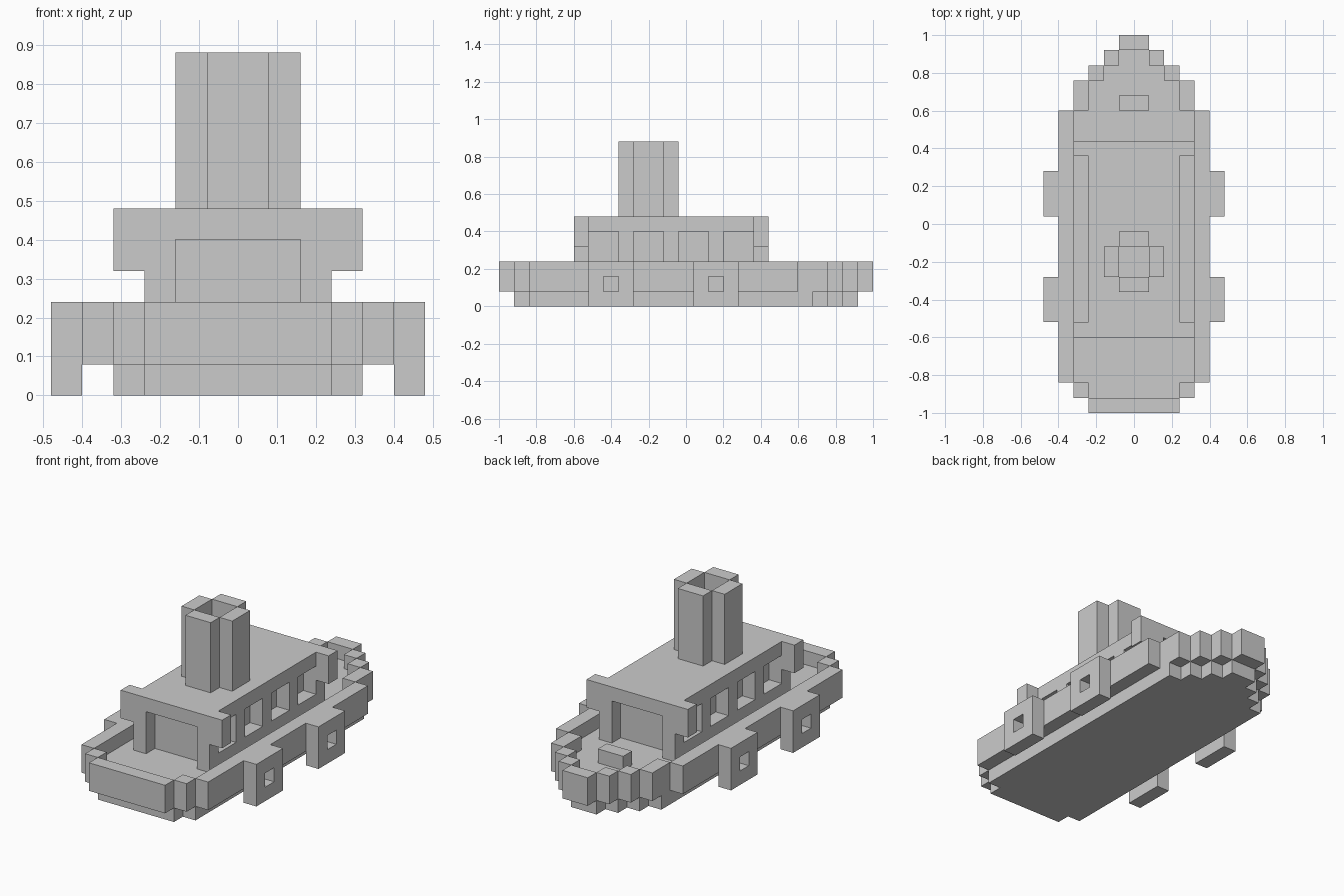
import bpy, bmesh
from mathutils import Vector

if "Cube" in bpy.data.objects:
    bpy.data.objects.remove(bpy.data.objects["Cube"])

U = 0.08  # size of one block; y is counted in blocks from the stern end at y = -1


def box(x0, x1, y0, y1, z0, z1):
    return {(x, y, z) for x in range(x0, x1) for y in range(y0, y1) for z in range(z0, z1)}


def mirrored(cells):
    return cells | {(-1 - x, y, z) for x, y, z in cells}


def rows(widths, z0, z1):
    """Stepped plan: (half width, first row, end row) bands."""
    out = set()
    for w, a, b in widths:
        out |= box(-w, w, a, b, z0, z1)
    return out


parts = {}

# Hull: narrow keel slab, wider deck slab, bulwark rim
outline = [(3, 0, 1), (4, 1, 2), (5, 2, 20), (4, 20, 22), (3, 22, 23), (2, 23, 24), (1, 24, 25)]
keel = [(3, 1, 2), (4, 2, 21), (3, 21, 22), (2, 22, 23), (1, 23, 24)]
inner = [(w - 1, a, b) for w, a, b in outline[1:-1]]
parts["keel"] = rows(keel, 0, 1)
parts["deck"] = rows(outline, 1, 2)
parts["bulwark"] = rows(outline, 2, 3) - rows(inner, 2, 3)

# Cabin: block with overhanging end eaves, recessed doors and windows
cabin = box(-3, 3, 5, 18, 2, 6)
for y in (5, 17):
    cabin |= box(-4, 4, y, y + 1, 4, 6)
    cabin -= box(-2, 2, y, y + 1, 2, 5)
for y in (6, 9, 12, 15):
    cabin -= mirrored(box(2, 3, y, y + 2, 3, 5))
parts["cabin"] = cabin

# Chimney: plus-shaped ring with an open flue
parts["chimney"] = (box(-1, 1, 8, 12, 6, 11) | box(-2, 2, 9, 11, 6, 11)) - box(-1, 1, 9, 11, 6, 11)

# Mooring post on the bow
parts["mooring_post"] = box(-1, 1, 20, 21, 2, 3)

# Square tyre fenders on both sides
for name, y in (("rear_fenders", 6), ("front_fenders", 13)):
    parts[name] = mirrored(box(5, 6, y, y + 3, 0, 3) - box(5, 6, y + 1, y + 2, 1, 2))

solid = set().union(*parts.values())


def build(name, cells):
    """Skin the exposed block sides and merge them into large flat faces."""
    bm = bmesh.new()
    verts = {}

    def vert(p):
        if p not in verts:
            verts[p] = bm.verts.new((p[0] * U, p[1] * U - 1, p[2] * U))
        return verts[p]

    for c in sorted(cells):
        for axis in range(3):
            for side in (0, 1):
                n = list(c)
                n[axis] += 2 * side - 1
                if tuple(n) in solid:
                    continue
                quad = []
                for a, b in ((0, 0), (1, 0), (1, 1), (0, 1)):
                    p = list(c)
                    p[axis] += side
                    p[(axis + 1) % 3] += a
                    p[(axis + 2) % 3] += b
                    quad.append(vert(tuple(p)))
                bm.faces.new(quad if side else quad[::-1])
    bmesh.ops.dissolve_limit(bm, angle_limit=0.01, verts=bm.verts[:], edges=bm.edges[:],
                             delimit={'NORMAL'})
    mesh = bpy.data.meshes.new(name)
    bm.to_mesh(mesh)
    bm.free()
    bpy.context.collection.objects.link(bpy.data.objects.new(name, mesh))


for name, cells in parts.items():
    build(name, cells)
